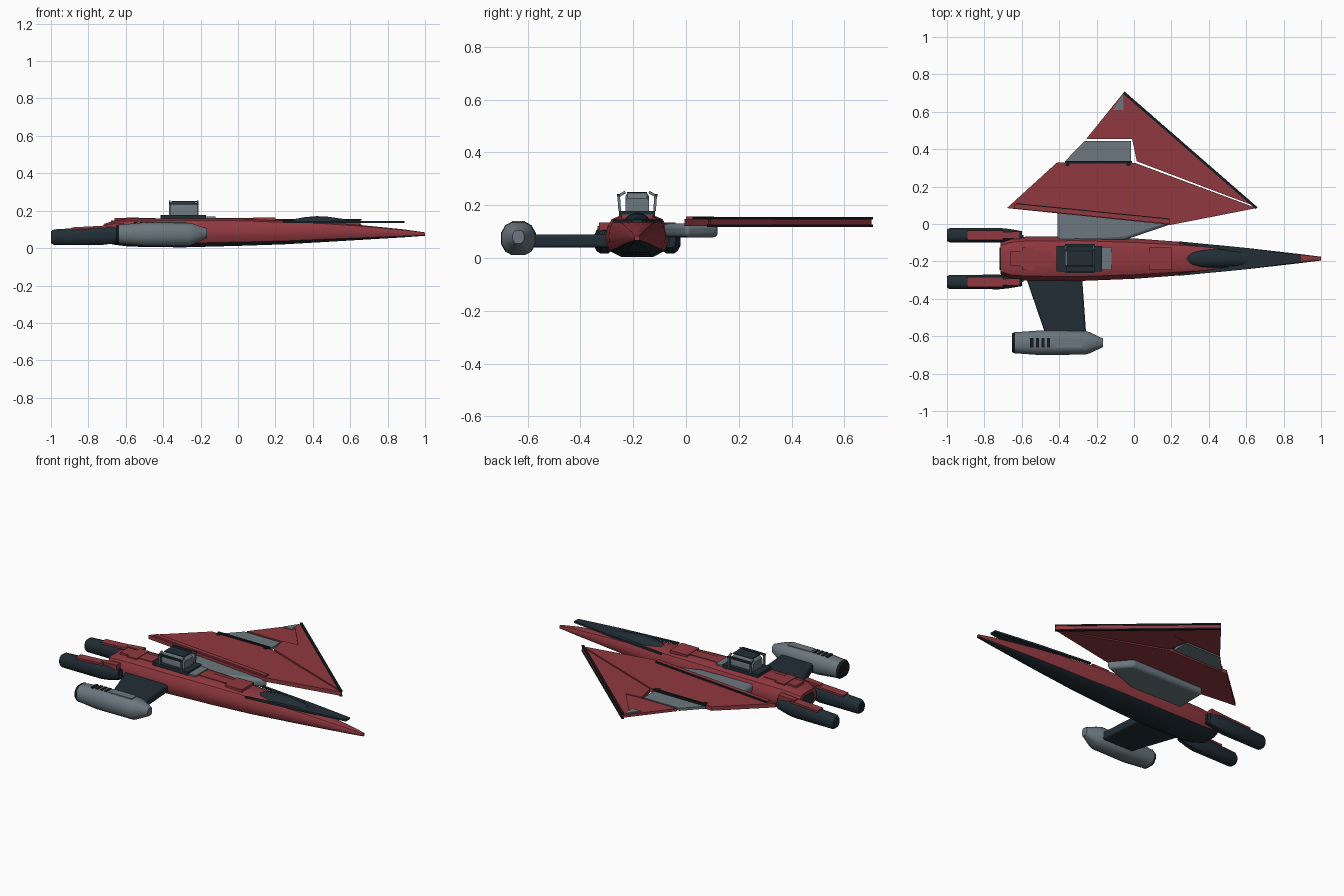
import bpy, bmesh, math
from mathutils import Vector

if "Cube" in bpy.data.objects:
    bpy.data.objects.remove(bpy.data.objects["Cube"])


def material(name, rgb):
    m = bpy.data.materials.new(name)
    m.diffuse_color = (*rgb, 1)
    m.use_nodes = True
    m.node_tree.nodes["Principled BSDF"].inputs["Base Color"].default_value = m.diffuse_color
    return m


RED = material("hull red", (0.28, 0.04, 0.05))
DARK = material("dark slate", (0.015, 0.027, 0.036))
GREY = material("steel grey", (0.145, 0.185, 0.21))
BLACK = material("near black", (0.008, 0.011, 0.014))
CY = -0.185  # fuselage centre line


def finish(name, bm, *mats):
    bmesh.ops.recalc_face_normals(bm, faces=bm.faces)
    me = bpy.data.meshes.new(name)
    bm.to_mesh(me)
    bm.free()
    for m in mats:
        me.materials.append(m)
    ob = bpy.data.objects.new(name, me)
    bpy.context.collection.objects.link(ob)
    return ob


def prism(name, pts, z0, z1, mat, bevel=0.0):
    """Flat outline in plan, extruded from z0 to z1."""
    bm = bmesh.new()
    lo = [bm.verts.new((x, y, z0)) for x, y in pts]
    hi = [bm.verts.new((x, y, z1)) for x, y in pts]
    bm.faces.new(lo)
    bm.faces.new(hi)
    n = len(pts)
    for i in range(n):
        j = (i + 1) % n
        bm.faces.new((lo[i], lo[j], hi[j], hi[i]))
    ob = finish(name, bm, mat)
    if bevel:
        b = ob.modifiers.new("bevel", "BEVEL")
        b.width, b.segments, b.limit_method = bevel, 3, "ANGLE"
    return ob


def box(name, x0, x1, y0, y1, z0, z1, mat):
    return prism(name, [(x0, y0), (x1, y0), (x1, y1), (x0, y1)], z0, z1, mat)


def bar(name, p, q, w, h, mat):
    """Straight square bar between two points."""
    p, q = Vector(p), Vector(q)
    d = (q - p).normalized()
    up = Vector((0, 0, 1)) if abs(d.z) < 0.8 else Vector((1, 0, 0))
    s = d.cross(up).normalized()
    u = s.cross(d)
    bm = bmesh.new()
    for c in (p, q):
        for a, b in ((-1, -1), (1, -1), (1, 1), (-1, 1)):
            bm.verts.new(c + s * a * w / 2 + u * b * h / 2)
    bmesh.ops.convex_hull(bm, input=bm.verts)
    return finish(name, bm, mat)


def loft(name, cy, stations, half, mats, split=-1):
    """Skin a section along x. Stations: x, half width, bottom z, top z."""
    prof = half + [(-a, b) for a, b in reversed(half)]
    n = len(prof)
    bm = bmesh.new()
    rings = [[bm.verts.new((x, cy + a * w, zb + b * (zt - zb))) for a, b in prof]
             for x, w, zb, zt in stations]
    for r, s in zip(rings, rings[1:]):
        for i in range(n):
            j = (i + 1) % n
            f = bm.faces.new((r[i], r[j], s[j], s[i]))
            if (prof[i][1] + prof[j][1]) / 2 < split:
                f.material_index = 1
    bm.faces.new(rings[0])
    bm.faces.new(rings[-1])
    return finish(name, bm, *mats)


HULL = [(0.5, 0), (0.85, 0.14), (0.98, 0.34), (1, 0.52), (0.93, 0.75), (0.8, 0.92), (0.55, 1)]
ROUND = [(0.4, 0), (0.75, 0.1), (1, 0.33), (1, 0.67), (0.75, 0.9), (0.4, 1)]
SLAB = [(1, 0), (1, 1)]
DOME = [(1, 0), (0.85, 0.5), (0.55, 0.85), (0.2, 1)]

# Fuselage with dark belly
loft("fuselage", CY, [
    (-0.715, .085, .03, .13), (-0.66, .108, .018, .148), (-0.58, .117, .008, .157),
    (-0.3, .12, .004, .16), (0, .108, .012, .158), (0.24, .09, .02, .149),
    (0.45, .072, .032, .14), (0.62, .055, .042, .127), (0.89, .024, .058, .1),
    (1.0, .01, .066, .084)], HULL, [RED, DARK], 0.2)
loft("tail_recess", CY, [(-0.719, .06, .045, .11), (-0.71, .06, .045, .11)], HULL, [DARK])

# Cockpit deck and canopy
edge = [(0.24, .092), (0.6, .057), (0.89, .02)]
inner = [(0.55, .025), (0.5, .045), (0.24, .08)]
prism("nose_deck", [(x, CY + y) for x, y in edge] + [(x, CY - y) for x, y in reversed(edge)]
      + [(x, CY - y) for x, y in reversed(inner)] + [(x, CY + y) for x, y in inner],
      .135, .146, DARK)
loft("canopy", CY, [
    (0.28, .015, .135, .147), (0.31, .036, .135, .157), (0.36, .048, .135, .166),
    (0.42, .05, .135, .171), (0.48, .048, .135, .168), (0.55, .043, .135, .158),
    (0.61, .036, .135, .148)], DOME, [DARK])

# Spine plates
for nm, x0, x1, w in (("rear_spine", -.66, -.44, .04), ("rear_spine_wide", -.595, -.53, .062),
                      ("front_spine", -.12, .09, .032), ("front_spine_wide", .08, .2, .06)):
    box(nm, x0, x1, CY - w, CY + w, .145, .165 if "wide" in nm else .162, RED)

# Turret
box("turret_base", -.415, -.17, CY - .068, CY + .068, .15, .178, DARK)
box("turret_front_plate", -.17, -.12, CY - .062, CY + .062, .14, .168, GREY)
loft("turret_body", CY, [(-.37, .044, .175, .232), (-.355, .044, .175, .246),
                         (-.23, .044, .175, .246), (-.21, .044, .175, .225)],
     [(1, 0), (1, .85), (.85, 1)], [GREY])
box("turret_lid", -.355, -.22, CY - .038, CY + .038, .246, .251, DARK)
for s in (-1, 1):
    for x in (-.365, -.215):
        bar("turret_post", (x, CY + s * .066, .178), (x, CY + s * .07, .235), .01, .01, GREY)
        bar("turret_brace", (x, CY + s * .07, .235), (x, CY + s * .045, .25), .01, .01, GREY)
    bar("turret_rail", (-.37, CY + s * .071, .238), (-.21, CY + s * .071, .238), .012, .01, DARK)

# Twin engines
for s in (-1, 1):
    cy = CY + s * .125
    loft("engine", cy, [(-1, .03, .026, .09), (-.985, .038, .018, .1), (-.72, .039, .018, .116),
                        (-.67, .034, .024, .115), (-.6, .022, .04, .105)], ROUND, [DARK])
    loft("engine_nozzle", cy, [(-1.0, .022, .035, .08), (-.995, .022, .035, .08)], ROUND, [BLACK])
    loft("engine_panel", cy, [(-.89, .026, .09, .111), (-.7, .026, .1, .121)], SLAB, [RED])
    loft("engine_cowl", cy, [(-.72, .016, .1, .127), (-.61, .02, .09, .134)], SLAB, [RED])
    y0, y1 = sorted((CY + s * .08, cy))
    box("engine_mount", -.66, -.59, y0, y1, .045, .1, DARK)

# Side pod on its pylon
prism("pod_pylon", [(-.59, -.25), (-.28, -.25), (-.255, -.6), (-.47, -.6)], .04, .09, DARK, .012)
loft("pod", -.635, [(-.64, .056, .025, .125), (-.5, .066, .012, .137), (-.26, .063, .012, .135),
                    (-.235, .056, .022, .129), (-.165, .022, .055, .105)], ROUND, [GREY])
loft("pod_ring", -.635, [(-.652, .05, .032, .12), (-.636, .058, .022, .128)], ROUND, [BLACK])
box("pod_panel", -.435, -.275, -.66, -.61, .12, .14, GREY)
for i in range(4):
    x = -.555 + i * .03
    box("pod_slot", x, x + .017, -.66, -.61, .125, .14, BLACK)

# Grey wing root
prism("wing_root", [(-.41, -.1), (-.05, -.085), (.2, 0), (.1, .12), (-.41, .12)],
      .078, .13, GREY, .018)

# Wing panels
prism("inner_wing", [(-.68, .085), (.195, -.005), (.655, .085), (.01, .325), (-.41, .33)],
      .122, .147, RED)
prism("outer_wing", [(.655, .092), (-.055, .703), (-.07, .66), (.09, .465), (-.01, .455), (.015, .335)],
      .124, .148, RED)
prism("wing_tip_panel", [(.1, .455), (-.055, .703), (-.255, .455)], .126, .143, RED)
prism("wing_flap", [(-.37, .335), (-.015, .335), (-.015, .443), (-.265, .443)], .126, .142, GREY)
box("flap_hinge", -.37, -.01, .324, .338, .14, .155, BLACK)
for x in (-.355, -.03):
    box("hinge_foot", x - .01, x + .01, .31, .325, .14, .154, BLACK)
prism("tip_inlay", [(-.115, .61), (-.055, .61), (-.06, .69)], .14, .15, GREY)

# Dark leading edge strips, above and below
for z in (.151, .122):
    bar("leading_edge", (.655, .085, z), (-.055, .703, z), .014, .009, BLACK)

# Raised root strip
bar("root_strip", (-.64, .095, .15), (.19, .012, .15), .024, .014, RED)
bar("root_strip_line", (-.63, .108, .15), (.19, .026, .15), .006, .012, BLACK)

# Smooth round parts, keep edges crisp
bpy.ops.object.select_all(action="SELECT")
bpy.context.view_layer.objects.active = bpy.context.selected_objects[0]
bpy.ops.object.shade_smooth_by_angle(angle=math.radians(32))
